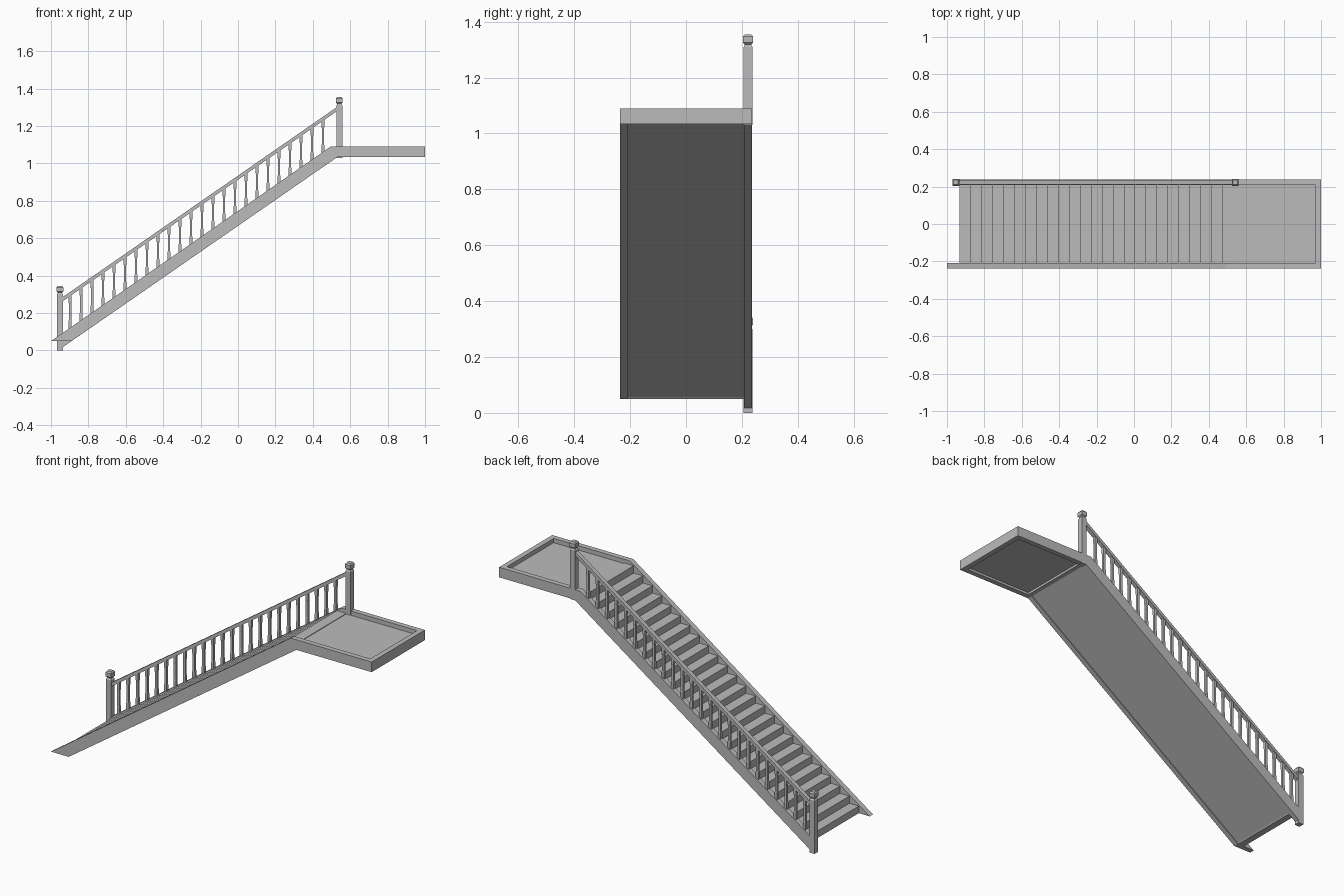
import bpy, bmesh
from mathutils import Vector

cube = bpy.data.objects.get("Cube")
if cube:
    bpy.data.objects.remove(cube, do_unlink=True)

GREY = (0.5, 0.5, 0.5, 1)
mat = bpy.data.materials.new("plain grey")
mat.use_nodes = True
mat.diffuse_color = GREY
mat.node_tree.nodes["Principled BSDF"].inputs["Base Color"].default_value = GREY

SLOPE = 0.695
GOING, STEPS = 0.0585, 25
FLOOR, DECK_LOW, DECK_TOP = 0.05, 1.033, 1.09
SIDE, INNER = 0.237, 0.208
RAIL_Y = 0.222


def top_z(x):
    """Upper edge of the stringers."""
    return FLOOR + SLOPE * (x + 1)


def low_z(x):
    """Lower edge of the stringers."""
    return FLOOR + SLOPE * (x + 0.89)


def finish(name, bm):
    bmesh.ops.recalc_face_normals(bm, faces=bm.faces)
    mesh = bpy.data.meshes.new(name)
    bm.to_mesh(mesh)
    bm.free()
    mesh.materials.append(mat)
    obj = bpy.data.objects.new(name, mesh)
    bpy.context.collection.objects.link(obj)
    return obj


def extrude_profile(name, points, y0, y1):
    """Closed x-z outline carried from y0 to y1."""
    bm = bmesh.new()
    face = bm.faces.new([bm.verts.new((x, y0, z)) for x, z in points])
    new = bmesh.ops.extrude_face_region(bm, geom=[face])["geom"]
    verts = [v for v in new if isinstance(v, bmesh.types.BMVert)]
    bmesh.ops.translate(bm, verts=verts, vec=(0, y1 - y0, 0))
    return finish(name, bm)


def box(name, x0, x1, y0, y1, z0, z1):
    return extrude_profile(name, [(x0, z0), (x1, z0), (x1, z1), (x0, z1)], y0, y1)


def square_stack(name, x, y, sections):
    """Square post made of (height, half width) sections."""
    bm = bmesh.new()
    rings = [[bm.verts.new((x + sx * r, y + sy * r, z))
              for sx, sy in ((-1, -1), (1, -1), (1, 1), (-1, 1))] for z, r in sections]
    for a, b in zip(rings, rings[1:]):
        for i in range(4):
            j = (i + 1) % 4
            bm.faces.new((a[i], a[j], b[j], b[i]))
    bm.faces.new(rings[0])
    bm.faces.new(rings[-1])
    return finish(name, bm)


# Stringers, each running on into the side of the landing
upper_end = [(0.53, DECK_LOW), (1, DECK_LOW), (1, DECK_TOP), (0.495, DECK_TOP)]
extrude_profile("front_stringer", [(-1, FLOOR), (-0.89, FLOOR)] + upper_end, -SIDE, -INNER)
foot = -0.94
extrude_profile("back_stringer", [(foot, low_z(foot)), *upper_end, (foot, top_z(foot))],
                INNER, SIDE)

# Flight of steps with a flat underside
first_x, rise = -0.932, 0.0408
outline = [(first_x, FLOOR)]
for k in range(STEPS):
    x, z = first_x + k * GOING, 0.09 + k * rise
    outline += [(x, z), (x + GOING, z)]
outline += [(0.53, DECK_LOW + 0.006), (-0.89, FLOOR + 0.006), (-0.895, FLOOR)]
extrude_profile("steps", outline, -INNER, INNER)

# Landing: end beam, cross beam and sunken floor panel
box("landing_end_beam", 0.971, 1, -INNER, INNER, DECK_LOW, DECK_TOP)
box("landing_cross_beam", 0.53, 0.556, -INNER, INNER, DECK_LOW, 1.066)
box("landing_floor", 0.53, 0.971, -INNER, INNER, 1.046, 1.066)

# Newel posts with chamfered caps
for name, x, z0, z1 in (("lower_newel", -0.952, 0, 0.305), ("upper_newel", 0.542, 1.03, 1.315)):
    square_stack(name, x, RAIL_Y, [
        (z0, 0.016), (z1 - 0.006, 0.016), (z1, 0.012), (z1 + 0.004, 0.012),
        (z1 + 0.010, 0.018), (z1 + 0.032, 0.018), (z1 + 0.040, 0.012)])

# Sloping handrail
rail_start, rail_end = -0.94, 0.53


def rail_z(x):
    return 0.286 + 0.693 * (x + 0.936)


depth = 0.022
extrude_profile("handrail", [
    (rail_start, rail_z(rail_start) - depth), (rail_end, rail_z(rail_end) - depth),
    (rail_end, rail_z(rail_end)), (rail_start, rail_z(rail_start))],
    RAIL_Y - 0.012, RAIL_Y + 0.012)

# Balusters with slimmer middles
for i in range(24):
    x = -0.898 + i * 0.0588
    low, high = top_z(x) - 0.008, rail_z(x) - 0.012
    span = high - low
    square_stack("baluster_%02d" % (i + 1), x, RAIL_Y, [
        (low, 0.008), (low + 0.22 * span, 0.008), (low + 0.26 * span, 0.0065),
        (high - 0.26 * span, 0.0065), (high - 0.22 * span, 0.008), (high, 0.008)])
